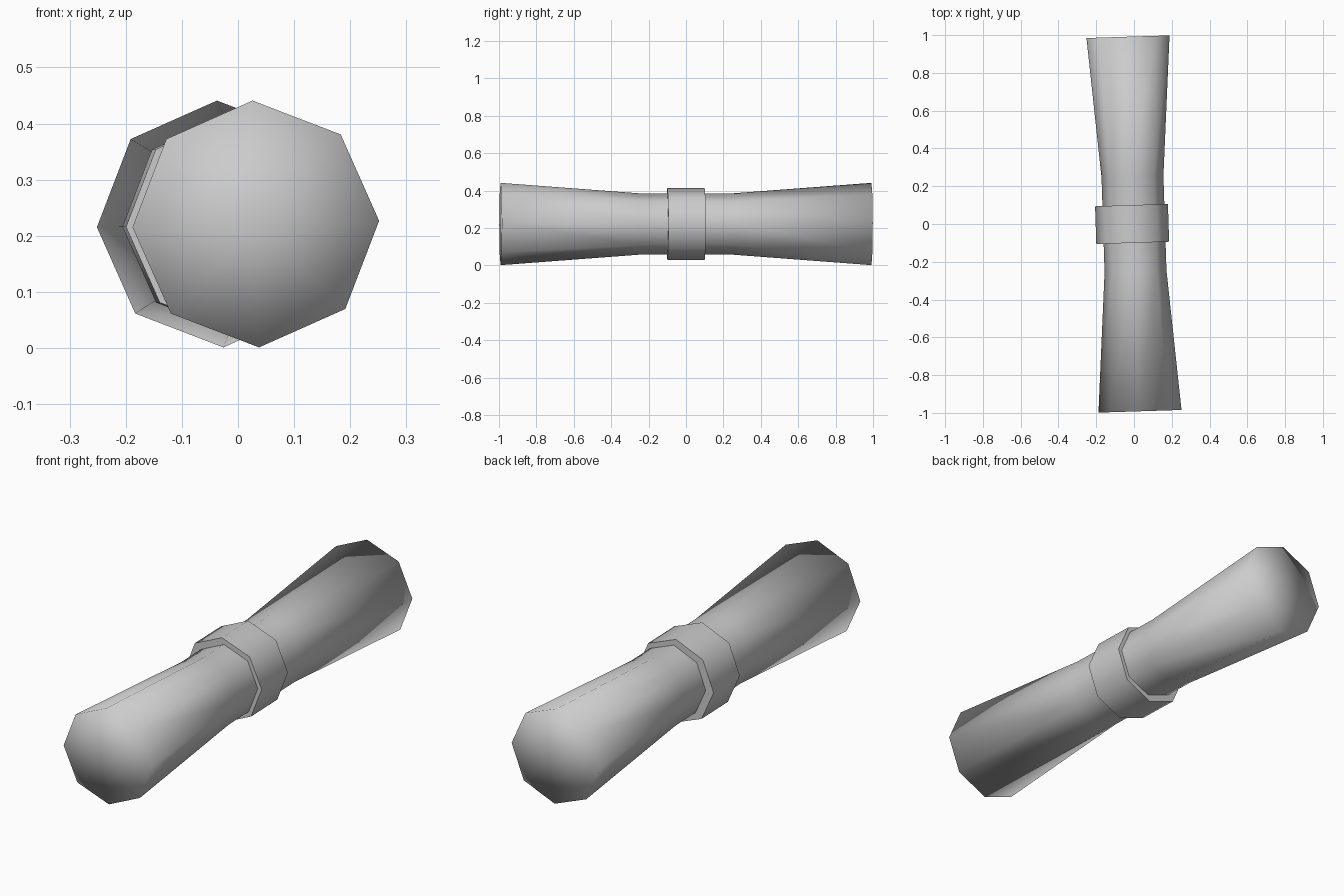
import bpy
import bmesh
from math import atan, pi, radians
from mathutils import Matrix

cube = bpy.data.objects.get("Cube")
if cube:
    bpy.data.objects.remove(cube, do_unlink=True)

SIDES = 8
CENTRE_Z = 0.221
YAW = atan(0.032)      # slight turn of the long axis
ROLL = radians(-1.5)   # slight twist about the long axis

grey = bpy.data.materials.new("plain_grey")
grey.use_nodes = True
colour = (0.6, 0.6, 0.6, 1)
grey.diffuse_color = colour
grey.node_tree.nodes["Principled BSDF"].inputs["Base Color"].default_value = colour


def lathe(name, profile, x=0.0):
    """Octagonal solid along y from (position, radius) pairs, with fan caps."""
    bm = bmesh.new()
    rings = []
    for y, radius in profile:
        spin = [Matrix.Rotation(2 * pi * i / SIDES, 3, 'Y') for i in range(SIDES)]
        rings.append([bm.verts.new(r @ Matrix.Translation((radius, y, 0)).translation)
                      for r in spin])
    for a, b in zip(rings, rings[1:]):
        for i in range(SIDES):
            j = (i + 1) % SIDES
            bm.faces.new((a[i], a[j], b[j], b[i]))
    for ring, (y, _) in ((rings[0], profile[0]), (rings[-1], profile[-1])):
        tip = bm.verts.new((0, y, 0))
        for i in range(SIDES):
            bm.faces.new((ring[i], ring[(i + 1) % SIDES], tip))
    bmesh.ops.recalc_face_normals(bm, faces=bm.faces)
    for face in bm.faces:
        face.smooth = True
    mesh = bpy.data.meshes.new(name)
    bm.to_mesh(mesh)
    bm.free()
    mesh.materials.append(grey)
    mesh.transform(Matrix.Translation((x, 0, CENTRE_Z))
                   @ Matrix.Rotation(YAW, 4, 'Z')
                   @ Matrix.Rotation(ROLL, 4, 'Y'))
    obj = bpy.data.objects.new(name, mesh)
    bpy.context.collection.objects.link(obj)
    return obj


# Flared body: narrow waist, wide flat ends, shaded smooth all over
lathe("flared_body", [(-0.992, 0.22), (-0.25, 0.164), (0.25, 0.164), (0.992, 0.22)])

# Collar around the waist, with crisp end edges
collar = lathe("waist_collar", [(-0.1, 0.193), (0.1, 0.193)], x=-0.01)
bpy.ops.object.select_all(action='DESELECT')
collar.select_set(True)
bpy.context.view_layer.objects.active = collar
bpy.ops.object.shade_smooth_by_angle(angle=radians(60))
